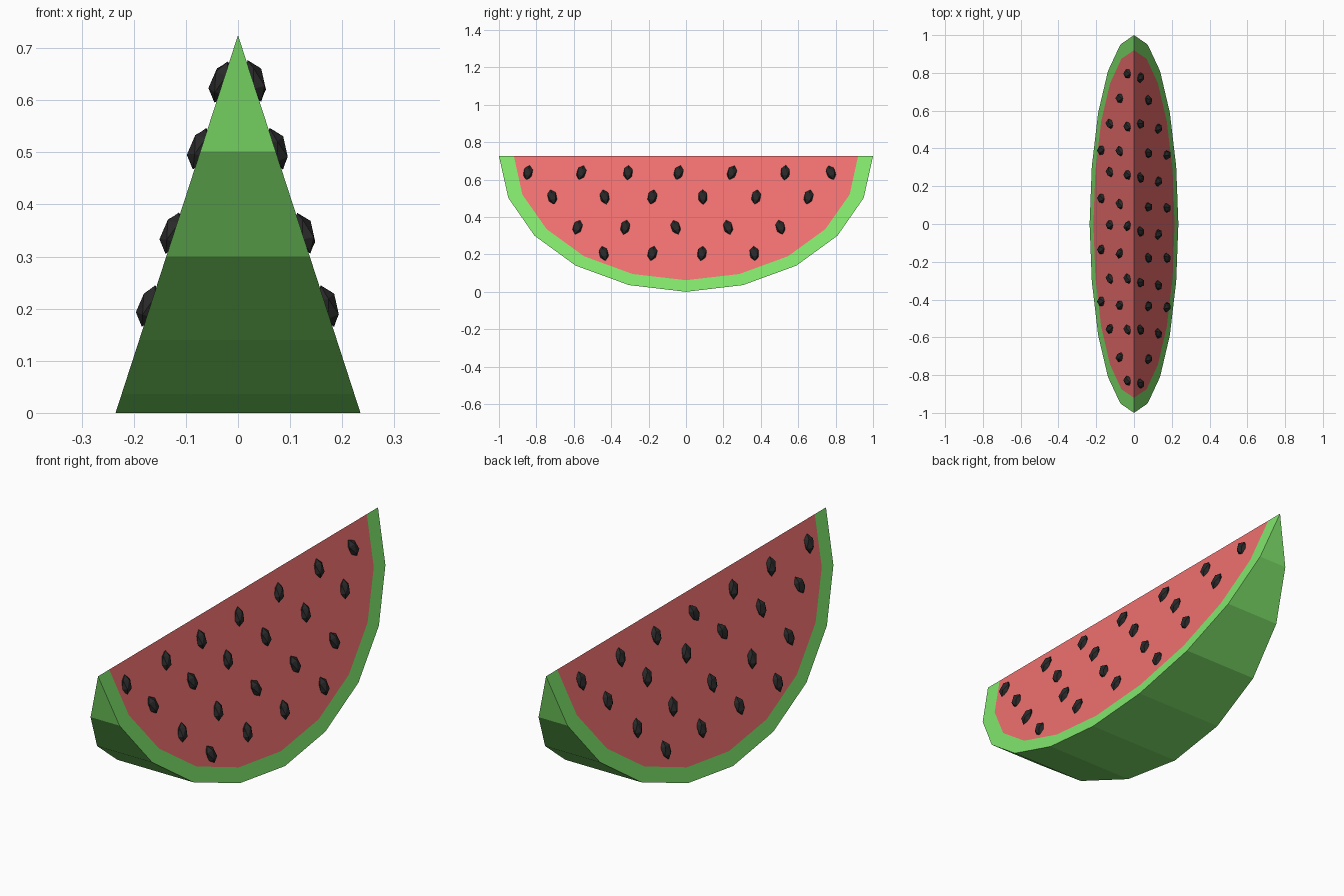
import bpy, bmesh, math, random
from mathutils import Matrix, Vector

if "Cube" in bpy.data.objects:
    bpy.data.objects.remove(bpy.data.objects["Cube"])

random.seed(4)
TOP, HALF = 0.725, 0.235
SLOPE = math.atan2(HALF, TOP)


def material(name, rgb):
    m = bpy.data.materials.new(name)
    m.diffuse_color = (*rgb, 1)
    m.use_nodes = True
    m.node_tree.nodes["Principled BSDF"].inputs["Base Color"].default_value = m.diffuse_color
    return m


def finish(name, bm, mat):
    me = bpy.data.meshes.new(name)
    bm.to_mesh(me)
    bm.free()
    me.materials.append(mat)
    ob = bpy.data.objects.new(name, me)
    bpy.context.collection.objects.link(ob)
    return ob


def half_width(z):
    return HALF * (TOP - z) / TOP


def full_profile(half):
    # mirror the half profile (rim to bottom centre) across y = 0
    return [(-y, z) for y, z in half] + [(y, z) for y, z in half[-2::-1]]


def side_verts(bm, profile, s):
    return [bm.verts.new((s * half_width(z), y, z)) for y, z in profile]


def clean(bm):
    bmesh.ops.remove_doubles(bm, verts=bm.verts[:], dist=1e-5)
    bmesh.ops.recalc_face_normals(bm, faces=bm.faces[:])


green = material("rind_green", (0.22, 0.79, 0.15))
red = material("flesh_red", (0.87, 0.165, 0.16))
black = material("seed_black", (0.022, 0.022, 0.022))

outer = full_profile([(1, TOP), (0.95, 0.502), (0.81, 0.30),
                      (0.59, 0.14), (0.305, 0.036), (0, 0)])
inner = full_profile([(0.92, TOP), (0.875, 0.52), (0.745, 0.335),
                      (0.545, 0.19), (0.285, 0.095), (0, 0.062)])
n = len(outer)

# Rind: closed shell with cut faces, outer skin and inner skin
bm = bmesh.new()
oR, oL = side_verts(bm, outer, 1), side_verts(bm, outer, -1)
iR, iL = side_verts(bm, inner, 1), side_verts(bm, inner, -1)
for i in range(n - 1):
    for a, b in ((oR, iR), (oL, oR), (iL, oL), (iR, iL)):
        bm.faces.new((a[i], a[i + 1], b[i + 1], b[i]))
clean(bm)
finish("rind", bm, green)

# Flesh: wedge with two flat cut faces
bm = bmesh.new()
R, L = side_verts(bm, inner, 1), side_verts(bm, inner, -1)
bm.faces.new(R)
bm.faces.new(L[::-1])
for i in range(n - 1):
    bm.faces.new((R[i], L[i], L[i + 1], R[i + 1]))
clean(bm)
finish("flesh", bm, red)

# Seeds: faceted pips half sunk into each cut face, in rows (height, y positions)
right_rows = [
    (0.637, (-0.845, -0.56, -0.31, -0.04, 0.245, 0.53, 0.775)),
    (0.507, (-0.715, -0.435, -0.18, 0.09, 0.375, 0.655)),
    (0.345, (-0.58, -0.325, -0.055, 0.225, 0.505)),
    (0.205, (-0.44, -0.18, 0.085, 0.365))]
left_rows = [
    (0.635, (-0.83, -0.56, -0.29, -0.01, 0.26, 0.515, 0.795)),
    (0.507, (-0.705, -0.43, -0.155, 0.105, 0.385, 0.665)),
    (0.345, (-0.555, -0.29, -0.005, 0.275, 0.53)),
    (0.205, (-0.41, -0.135, 0.135, 0.39))]


def seeds(name, rows, s):
    bm = bmesh.new()
    tilt = Matrix.Rotation(-s * SLOPE, 4, 'Y')
    size = Matrix.Diagonal((0.022, 0.027, 0.042, 1))
    for z, ys in rows:
        for y in ys:
            spin = Matrix.Rotation(random.uniform(-0.4, 0.4), 4, 'X')
            place = Matrix.Translation(Vector((s * (half_width(z) + 0.003), y, z)))
            bmesh.ops.create_icosphere(bm, subdivisions=1, radius=1,
                                       matrix=place @ tilt @ spin @ size)
    finish(name, bm, black)


seeds("seeds_right", right_rows, 1)
seeds("seeds_left", left_rows, -1)
